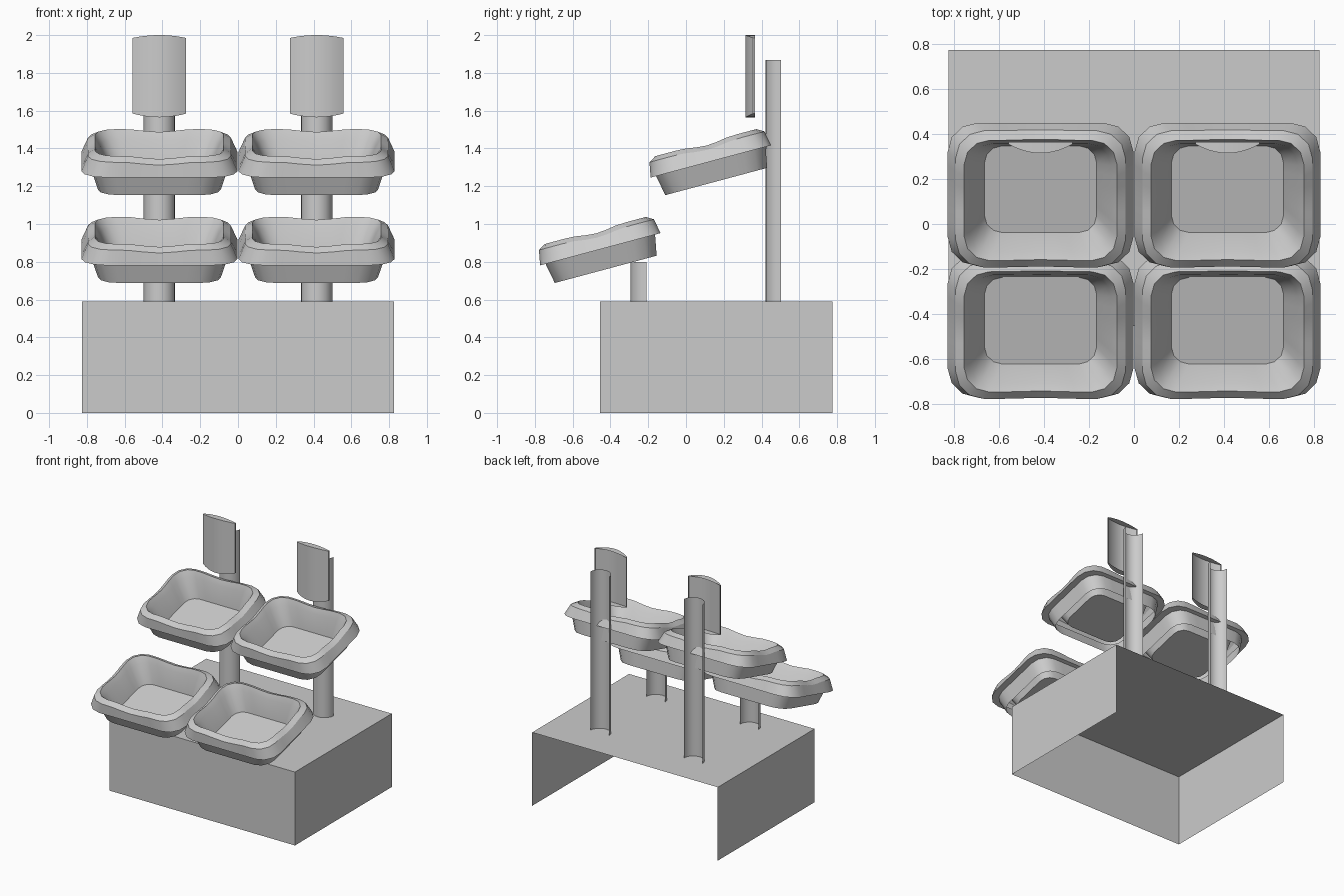
import bpy
import bmesh
import math
from mathutils import Matrix

cube = bpy.data.objects.get("Cube")
if cube:
    bpy.data.objects.remove(cube, do_unlink=True)

grey = bpy.data.materials.new("plain grey")
grey.use_nodes = True
colour = (0.6, 0.6, 0.6, 1)
grey.diffuse_color = colour
grey.node_tree.nodes["Principled BSDF"].inputs["Base Color"].default_value = colour


def finish(name, bm, matrix=Matrix(), angle=30):
    mesh = bpy.data.meshes.new(name)
    bm.to_mesh(mesh)
    bm.free()
    mesh.materials.append(grey)
    obj = bpy.data.objects.new(name, mesh)
    obj.matrix_world = matrix
    bpy.context.collection.objects.link(obj)
    bpy.ops.object.select_all(action="DESELECT")
    obj.select_set(True)
    bpy.context.view_layer.objects.active = obj
    bpy.ops.object.shade_smooth_by_angle(angle=math.radians(angle))


def bridge(bm, low, high, closed=True):
    n = len(low)
    for i in range(n if closed else n - 1):
        j = (i + 1) % n
        bm.faces.new((low[i], low[j], high[j], high[i]))


def outline(a, b):
    """Rounded rectangle with extra points along the sides."""
    r = 0.4 * b
    pts = []
    for k, (sx, sy) in enumerate([(1, 1), (-1, 1), (-1, -1), (1, -1)]):
        for s in range(4):
            t = math.radians(90 * k + 30 * s)
            pts.append((sx * (a - r) + r * math.cos(t), sy * (b - r) + r * math.sin(t)))
        # points along the straight side that follows this corner
        for f in (0.67, 0.33, 0, -0.33, -0.67):
            f = f if k < 2 else -f
            if k % 2 == 0:
                pts.append((f * (a - r), sy * b))
            else:
                pts.append((sx * a, f * (b - r)))
    return pts


# Base: front, top and two sides, open at the back and underneath
bm = bmesh.new()
bmesh.ops.create_cube(bm, size=1)
bmesh.ops.delete(bm, geom=[f for f in bm.faces if f.normal.y > 0.5 or f.normal.z < -0.5],
                 context="FACES")
bmesh.ops.transform(bm, verts=bm.verts,
                    matrix=Matrix.Translation((0, 0.16, 0.295)) @ Matrix.Diagonal((1.65, 1.23, 0.59, 1)))
finish("base", bm)

# Tray rings from the floor, over the rim, to the open foot: half width, half depth, height, dip
RINGS = [(0.25, 0.20, 0.02, 0), (0.312, 0.25, 0.165, 0.005), (0.34, 0.277, 0.213, 0.016),
         (0.378, 0.315, 0.19, 0.016), (0.413, 0.33, 0.11, 0),
         (0.36, 0.30, 0.11, 0), (0.325, 0.279, 0, 0)]


def tray(name, x, y, z):
    bm = bmesh.new()
    rings = []
    for a, b, h, dip in RINGS:
        ring = []
        for px, py in outline(a, b):
            # the rim sinks gently toward the middle of each side
            off = min(1, min(abs(px) / a, abs(py) / b) / 0.55)
            ring.append(bm.verts.new((px, py, h - dip * (1 + math.cos(math.pi * off)) / 2)))
        rings.append(ring)
    bm.faces.new(rings[0])
    for low, high in zip(rings, rings[1:]):
        bridge(bm, low, high)
    bmesh.ops.recalc_face_normals(bm, faces=bm.faces)
    bm.faces.ensure_lookup_table()
    if bm.faces[0].normal.z < 0:
        bmesh.ops.reverse_faces(bm, faces=bm.faces)
    finish(name, bm, Matrix.Translation((x, y, z)) @ Matrix.Rotation(math.radians(15), 4, "X"))


def pole(name, x, y, top):
    """Half pipe, rounded to the front and open at the back."""
    bm = bmesh.new()
    r, n = 0.083, 10
    low, high = [[bm.verts.new((x - r * math.cos(math.pi * i / n),
                                y - r * math.sin(math.pi * i / n), z))
                  for i in range(n + 1)] for z in (0.59, top)]
    bridge(bm, low, high, closed=False)
    finish(name, bm)


def panel(name, x):
    """Upright shell with a bowed front and arched ends, open at the back."""
    bm = bmesh.new()
    n, half = 10, 0.142
    fronts = []
    for z, arch in ((1.585, -0.02), (1.985, 0.015)):
        front, back = [], []
        for i in range(n + 1):
            s = 2 * i / n - 1
            bow = 1 - s * s
            front.append(bm.verts.new((x + s * half, 0.355 - 0.04 * bow, z + arch * bow)))
            back.append(bm.verts.new((x + s * half, 0.365, z + arch * bow)))
        bridge(bm, front, back, closed=False)
        fronts.append([back[0]] + front + [back[-1]])
    bridge(bm, *fronts, closed=False)
    bmesh.ops.recalc_face_normals(bm, faces=bm.faces)
    finish(name, bm)


# Two matching stands side by side
for side, x in (("right", -0.416), ("left", 0.416)):
    tray(f"upper_tray_{side}", x, 0.16, 1.225)
    tray(f"lower_tray_{side}", x, -0.425, 0.76)
    pole(f"rear_pole_{side}", x, 0.503, 1.867)
    pole(f"front_pole_{side}", x, -0.21, 0.8)
    panel(f"top_panel_{side}", x)
